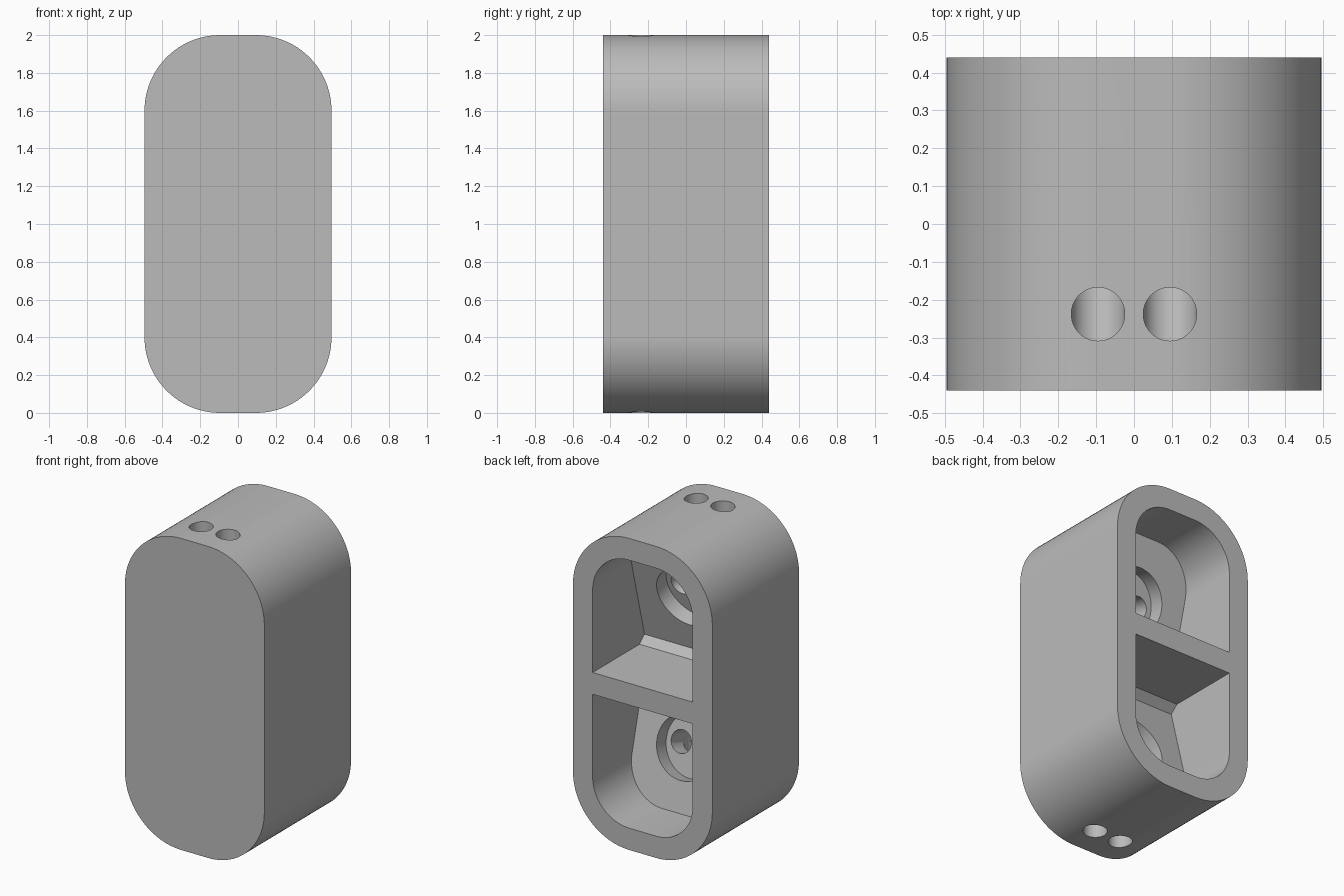
import bpy, bmesh, math
from mathutils import Vector

if "Cube" in bpy.data.objects:
    bpy.data.objects.remove(bpy.data.objects["Cube"], do_unlink=True)

HALF_W, HALF_D, CORNER, WALL = 0.495, 0.44, 0.40, 0.14
SLOPE = 0.26                      # tilt of each pocket floor
LIP_Z, LIP_Y = 0.115, -0.086      # deepest line of a pocket, measured from mid height

grey = bpy.data.materials.new("light grey")
grey.use_nodes = True
colour = (0.5, 0.5, 0.5, 1)
grey.diffuse_color = colour
grey.node_tree.nodes["Principled BSDF"].inputs["Base Color"].default_value = colour


def arch(half_w, top, radius, steps=24):
    """Right-to-left points (x, h) over a rounded top."""
    pts = []
    for side, start in ((1, 0), (-1, math.pi / 2)):
        for i in range(steps + 1):
            a = start + i / steps * math.pi / 2
            pts.append((side * (half_w - radius) + radius * math.cos(a),
                        top - radius + radius * math.sin(a)))
    return pts


def finish(name, bm):
    bmesh.ops.recalc_face_normals(bm, faces=bm.faces)
    mesh = bpy.data.meshes.new(name)
    bm.to_mesh(mesh)
    bm.free()
    ob = bpy.data.objects.new(name, mesh)
    mesh.materials.append(grey)
    bpy.context.collection.objects.link(ob)
    return ob


def prism(name, front, back):
    """Skin two matching loops; returns the bmesh and the front loop."""
    bm = bmesh.new()
    f = [bm.verts.new(p) for p in front]
    b = [bm.verts.new(p) for p in back]
    for i in range(len(f)):
        j = (i + 1) % len(f)
        bm.faces.new((f[i], f[j], b[j], b[i]))
    bm.faces.new(b)
    return bm, f


def rod(name, start, end, radius):
    start, end = Vector(start), Vector(end)
    axis = end - start
    bm = bmesh.new()
    bmesh.ops.create_cone(bm, cap_ends=True, segments=64, radius1=radius,
                          radius2=radius, depth=axis.length)
    bmesh.ops.rotate(bm, verts=bm.verts, matrix=axis.to_track_quat('Z', 'Y').to_matrix())
    bmesh.ops.translate(bm, verts=bm.verts, vec=(start + end) / 2)
    return finish(name, bm)


def cut(body, cutter):
    cutter.hide_render = True
    mod = body.modifiers.new("cut", 'BOOLEAN')
    mod.operation, mod.solver, mod.object = 'DIFFERENCE', 'EXACT', cutter
    bpy.context.view_layer.objects.active = body
    bpy.ops.object.modifier_apply(modifier=mod.name)
    bpy.data.objects.remove(cutter, do_unlink=True)


def floor_y(h):
    return LIP_Y + SLOPE * (h - LIP_Z)


# Housing block with rounded top and bottom
half = arch(HALF_W, 1, CORNER)
outline = half + [(-x, -h) for x, h in half]
bm, loop = prism("housing", [(x, -HALF_D, 1 + h) for x, h in outline],
                 [(x, HALF_D, 1 + h) for x, h in outline])
bm.faces.new(loop)
housing = finish("housing", bm)

for s in (1, -1):
    # Pocket open at the back, with tilted floor and a bevel beside the divider
    w = HALF_W - WALL
    shape = [(w, WALL / 2), (w, LIP_Z)] + arch(w, 1 - WALL, CORNER - WALL)
    shape += [(-w, LIP_Z), (-w, WALL / 2)]
    depth = [-0.035] + [floor_y(h) for x, h in shape[1:-1]] + [-0.035]
    bm, f = prism("pocket", [(x, y, 1 + s * h) for (x, h), y in zip(shape, depth)],
                  [(x, 0.6, 1 + s * h) for x, h in shape])
    bm.faces.new(f[1:-1])
    bm.faces.new((f[0], f[1], f[-2], f[-1]))
    cut(housing, finish("pocket", bm))

    # Round seat sunk square to the pocket floor
    centre = Vector((0, floor_y(0.48), 1 + s * 0.48))
    inward = Vector((0, -1, s * SLOPE)).normalized()
    cut(housing, rod("seat", centre - inward * 0.07, centre + inward * 0.1, 0.2))

    # Pairs of passages from the seat, turning out through the rounded end
    for x in (0.095, -0.095):
        side = Vector((x, 0, 0))
        cut(housing, rod("inner_passage", centre + side, centre + side + inward * 0.36, 0.071))
        cut(housing, rod("outer_passage", (x, -0.238, 1 + s * 0.545),
                         (x, -0.238, 1 + s * 1.1), 0.0705))

# Smooth curves, crisp edges
for ob in bpy.context.selected_objects:
    ob.select_set(False)
housing.select_set(True)
bpy.context.view_layer.objects.active = housing
bpy.ops.object.shade_smooth_by_angle(angle=math.radians(30))
weighted = housing.modifiers.new("even_shading", 'WEIGHTED_NORMAL')
weighted.keep_sharp = True
